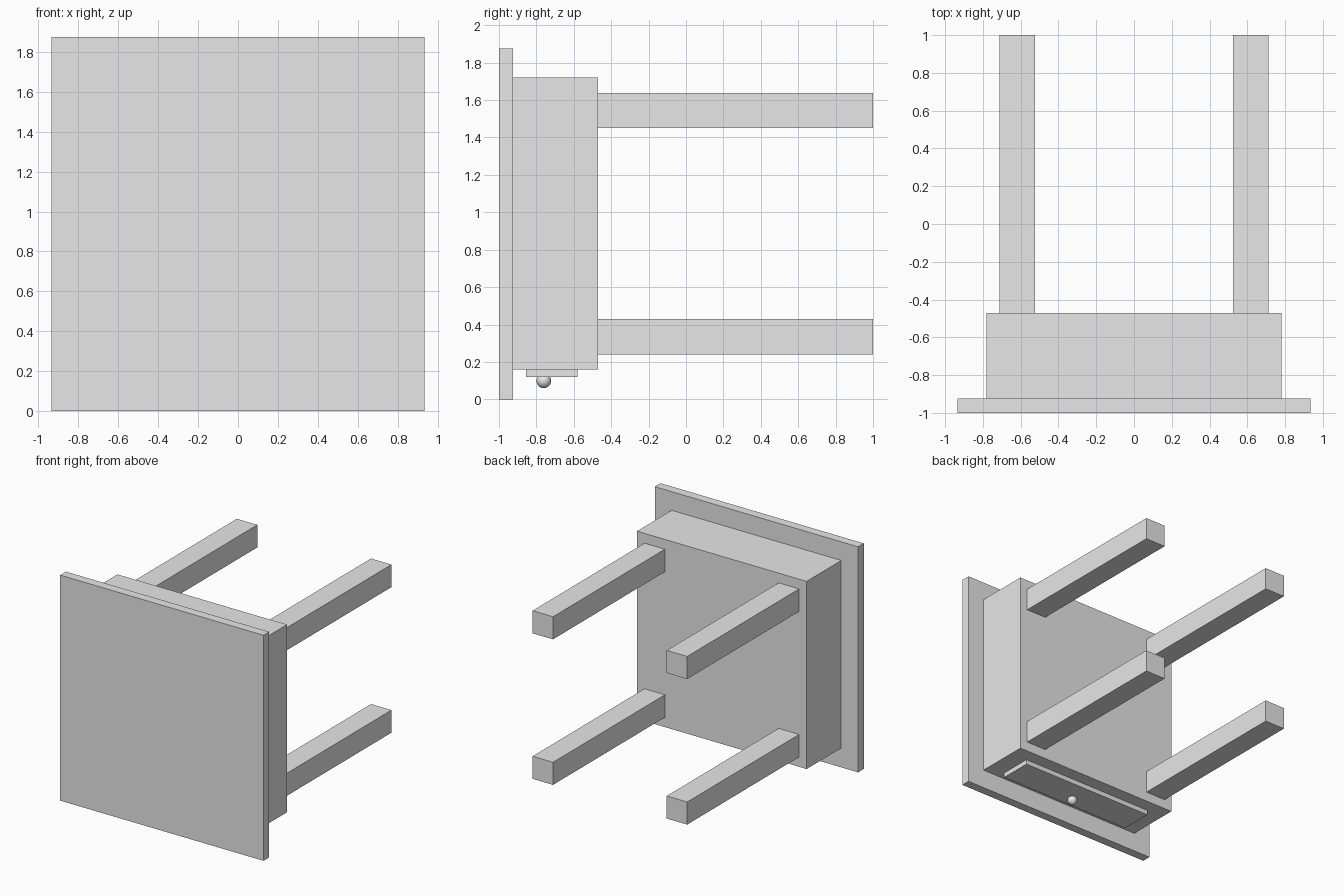
import bpy

# Remove the default object
old = bpy.data.objects.get("Cube")
if old:
    bpy.data.objects.remove(old, do_unlink=True)

# One plain grey for the whole table
grey = bpy.data.materials.new("plain_grey")
grey.use_nodes = True
colour = (0.8, 0.8, 0.8, 1)
grey.diffuse_color = colour
grey.node_tree.nodes["Principled BSDF"].inputs["Base Color"].default_value = colour


def box(name, low, high):
    """Box between two opposite corners."""
    bpy.ops.mesh.primitive_cube_add(size=1)
    ob = bpy.context.object
    ob.name = name
    ob.location = [(a + b) / 2 for a, b in zip(low, high)]
    ob.scale = [b - a for a, b in zip(low, high)]
    bpy.ops.object.transform_apply(location=False, rotation=False, scale=True)
    ob.data.materials.append(grey)
    return ob


# Table lying on its side: top faces the front, legs point back
box("table_top", (-0.935, -1, 0), (0.935, -0.925, 1.875))
box("apron", (-0.78, -0.925, 0.16), (0.78, -0.47, 1.72))
box("drawer_front", (-0.625, -0.855, 0.12), (0.625, -0.58, 0.16))

# Four square legs
for side, x in (("right", -0.617), ("left", 0.617)):
    for level, z in (("lower", 0.335), ("upper", 1.545)):
        h = 0.094
        box(f"{level}_{side}_leg", (x - h, -0.47, z - h), (x + h, 1, z + h))

# Drawer knob on the underside
bpy.ops.mesh.primitive_uv_sphere_add(segments=32, ring_count=16, radius=0.039,
                                     location=(0, -0.76, 0.099))
knob = bpy.context.object
knob.name = "drawer_knob"
knob.data.materials.append(grey)
bpy.ops.object.shade_smooth()
